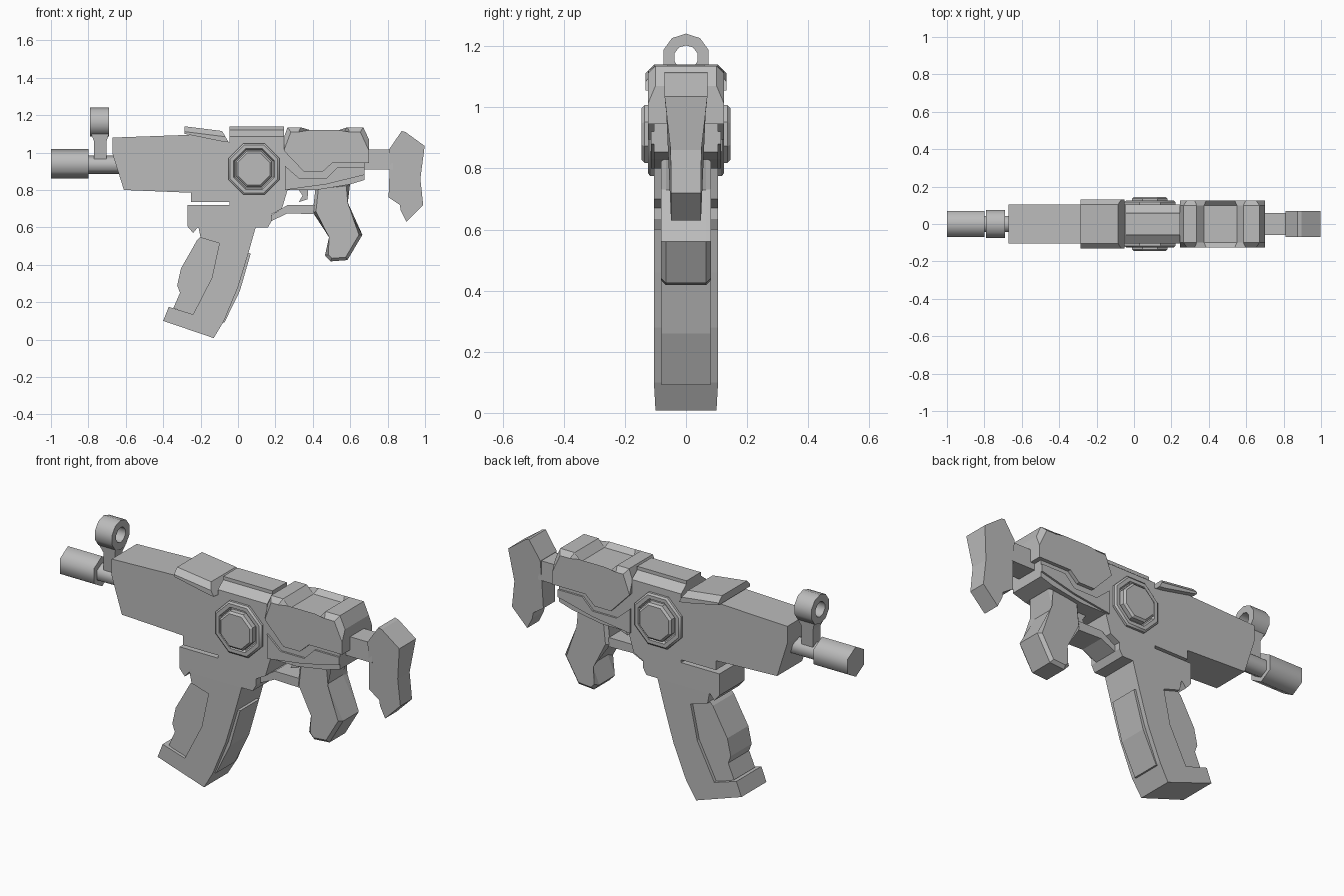
import bpy, bmesh, math
from mathutils import Vector

cube = bpy.data.objects.get("Cube")
if cube:
    bpy.data.objects.remove(cube, do_unlink=True)

GREY = (0.5, 0.5, 0.5, 1)
mat = bpy.data.materials.new("plain grey")
mat.use_nodes = True
mat.diffuse_color = GREY
bsdf = mat.node_tree.nodes["Principled BSDF"]
bsdf.inputs["Base Color"].default_value = GREY
bsdf.inputs["Roughness"].default_value = 0.6


def finish(name, bm, smooth=None):
    """Turn a bmesh into a grey object."""
    bmesh.ops.recalc_face_normals(bm, faces=bm.faces)
    mesh = bpy.data.meshes.new(name)
    bm.to_mesh(mesh)
    bm.free()
    mesh.materials.append(mat)
    obj = bpy.data.objects.new(name, mesh)
    bpy.context.collection.objects.link(obj)
    if smooth:
        bpy.ops.object.select_all(action='DESELECT')
        obj.select_set(True)
        bpy.context.view_layer.objects.active = obj
        bpy.ops.object.shade_smooth_by_angle(angle=math.radians(smooth))
    return obj


def prism(name, pts, half, chamfer=0, above=-1, width=None):
    """Side profile (x, z) extruded to y = +-half; cap edges above a height are chamfered."""
    bm = bmesh.new()
    rings = [[bm.verts.new((x, s * half, z)) for x, z in pts] for s in (-1, 1)]
    caps = [bm.faces.new(r) for r in rings]
    for i in range(len(pts)):
        j = (i + 1) % len(pts)
        bm.faces.new((rings[0][i], rings[0][j], rings[1][j], rings[1][i]))
    if width:
        for v in bm.verts:
            v.co.y *= width(v.co.z)
    if chamfer:
        edges = [e for f in caps for e in f.edges if min(v.co.z for v in e.verts) > above]
        bmesh.ops.bevel(bm, geom=edges, offset=chamfer, segments=1, affect='EDGES')
    return finish(name, bm)


def lathe(name, profile, sides, centre, axis, turn=0, smooth=50):
    """Closed profile (radius, distance along axis) turned around the x or y axis."""
    bm = bmesh.new()
    rings = []
    for k in range(sides):
        a = 2 * math.pi * k / sides + turn
        ring = []
        for r, h in profile:
            c, s = r * math.cos(a), r * math.sin(a)
            ring.append(bm.verts.new(Vector(centre) + Vector((h, c, s) if axis == 'x' else (c, h, s))))
        rings.append(ring)
    n = len(profile)
    for k in range(sides):
        a, b = rings[k], rings[(k + 1) % sides]
        for i in range(n):
            j = (i + 1) % n
            bm.faces.new((a[i], a[j], b[j], b[i]))
    bmesh.ops.remove_doubles(bm, verts=bm.verts, dist=1e-5)
    return finish(name, bm, smooth)


def across(name, section, x0, x1):
    """Half cross-section (y, z) mirrored and extruded along x."""
    full = section + [(-y, z) for y, z in reversed(section)]
    bm = bmesh.new()
    face = bm.faces.new([bm.verts.new((x0, y, z)) for y, z in full])
    new = bmesh.ops.extrude_face_region(bm, geom=[face])["geom"]
    bmesh.ops.translate(bm, vec=(x1 - x0, 0, 0),
                        verts=[v for v in new if isinstance(v, bmesh.types.BMVert)])
    bm.faces.new([v for v in face.verts]) if not face.is_valid else None
    return finish(name, bm)


# Main body with the magazine well and its slot
prism("receiver", [
    (-.67, 1.08), (-.67, .99), (-.61, .80), (-.25, .785), (-.25, .735), (-.045, .735),
    (-.045, .72), (-.27, .72), (-.27, .605), (-.24, .57), (-.215, .60), (.16, .60),
    (.18, .635), (.18, .67), (.235, .70), (.265, .80), (.42, .80), (.6, .83),
    (.675, .853), (.675, 1.04), (-.05, 1.055), (-.25, 1.095)], .105)

# Rear shell, top edges chamfered
prism("rear_shell", [
    (.245, 1.08), (.265, 1.135), (.335, 1.135), (.375, 1.095), (.55, 1.095), (.585, 1.135),
    (.67, 1.135), (.70, 1.07), (.70, .945), (.505, .945), (.45, .895), (.355, .895),
    (.245, 1.01)], .125, .025, 1.05)
prism("lower_rear_ridge", [
    (.25, .80), (.47, .83), (.675, .88), (.675, .92), (.53, .92), (.47, .86),
    (.33, .86), (.25, .93)], .115)

# Top cover plate and rail
prism("cover_plate", [
    (-.285, 1.14), (-.085, 1.115), (-.05, 1.055), (-.09, 1.06), (-.285, 1.10)],
    .132, .028, 1.105)
across("top_rail", [(.105, 1.0), (.105, 1.085), (.06, 1.12), (.06, 1.138)], -.045, .245)

# Round side covers: rim, groove and raised disc on both sides
for side, s in (("right", -1), ("left", 1)):
    lathe(side + "_dial", [(r, s * h) for r, h in (
        (0, .08), (.148, .08), (.148, .117), (.138, .125), (.118, .125), (.11, .11),
        (.103, .11), (.103, .135), (.092, .145), (0, .145))],
        8, (.085, 0, .912), 'y', math.pi / 8, 30)

# Barrel, muzzle and front sight
lathe("barrel", [(0, -.82), (.05, -.82), (.05, -.6), (0, -.6)], 6, (0, 0, .935), 'x', math.pi / 6, 65)
lathe("muzzle", [(0, -1), (.08, -1), (.08, -.8), (0, -.8)], 6, (0, 0, .94), 'x', math.pi / 6, 65)
lathe("sight_ring", [(.078, -.79), (.078, -.69), (.04, -.69), (.04, -.79)],
      10, (0, 0, 1.163), 'x', math.pi / 10, 50)
prism("sight_post", [(-.785, 1.10), (-.69, 1.10), (-.703, 1.06), (-.703, .95), (-.77, .95), (-.77, 1.06)],
      .045, width=lambda z: 1 if z > 1.08 else .7)

# Shoulder stock, narrower towards the bottom
prism("stock_tube", [(.66, .91), (.66, 1.015), (.83, 1.015), (.83, .91)], .058)
prism("stock", [
    (.81, 1.02), (.875, 1.115), (.895, 1.11), (.998, 1.035), (.975, .86), (.99, .72),
    (.90, .63), (.87, .69), (.865, .72), (.805, .76), (.81, .90)], .07,
    width=lambda z: .7 + .3 * min(1, max(0, (z - .85) / .18)))

# Grip, guard and trigger
prism("grip", [
    (.415, .82), (.60, .84), (.57, .73), (.665, .56), (.585, .425), (.495, .418),
    (.465, .45), (.505, .55), (.40, .68)], .082, .016)
prism("trigger_guard", [(.17, .66), (.265, .72), (.43, .72), (.43, .67), (.265, .675), (.18, .635)], .07)
prism("trigger", [(.325, .80), (.375, .81), (.372, .75), (.325, .735), (.345, .77)], .025)

# Magazine: full-width shell, recessed finger area and raised rear strip
prism("magazine", [
    (-.215, .62), (-.20, .545), (-.10, .515), (-.14, .33), (-.24, .135), (-.37, .175),
    (-.40, .10), (-.13, .008), (-.075, .10), (.0, .28), (.055, .46), (.10, .62)],
    .105, width=lambda z: .95 if z < .05 else 1)
prism("magazine_finger_grooves", [
    (-.19, .56), (-.22, .53), (-.265, .45), (-.305, .38), (-.325, .29), (-.31, .25),
    (-.345, .17), (-.23, .12), (-.12, .33), (-.08, .53)], .088)
prism("magazine_rear_strip", [
    (-.09, .09), (-.072, .092), (.01, .26), (.068, .46), (.03, .47), (-.03, .28)], .08)
